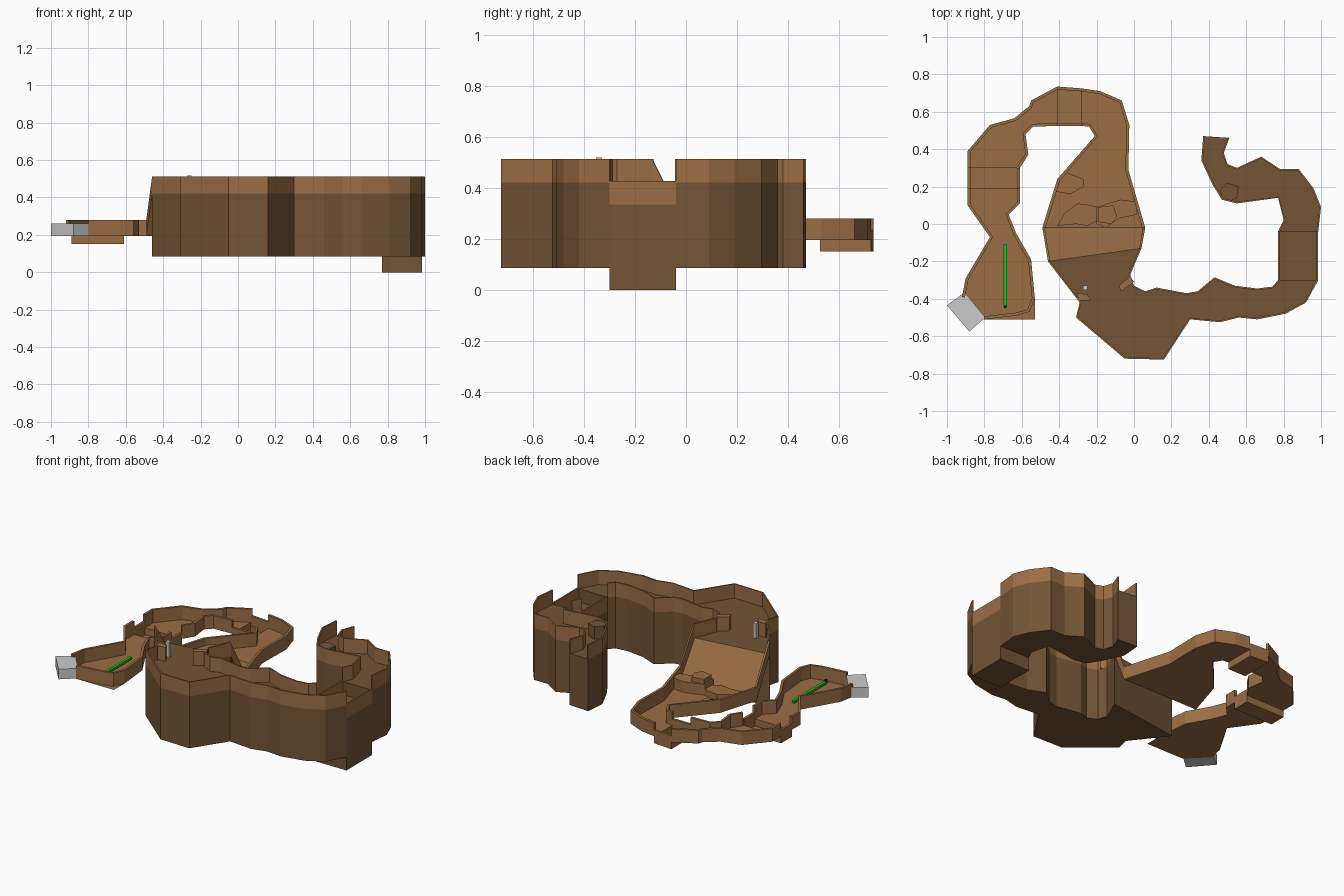
import bpy, bmesh, math

if "Cube" in bpy.data.objects:
    bpy.data.objects.remove(bpy.data.objects["Cube"])


def material(name, rgb):
    m = bpy.data.materials.new(name)
    m.diffuse_color = (*rgb, 1)
    m.use_nodes = True
    m.node_tree.nodes["Principled BSDF"].inputs["Base Color"].default_value = m.diffuse_color
    return m


EARTH = material("earth", (0.33, 0.155, 0.06))
DARK = material("dark_earth", (0.17, 0.088, 0.036))
GREEN = material("green", (0.01, 0.5, 0.01))
BLACK = material("black", (0.01, 0.01, 0.01))


def mesh_object(name, bm, mat=None):
    me = bpy.data.meshes.new(name)
    bm.to_mesh(me)
    bm.free()
    ob = bpy.data.objects.new(name, me)
    bpy.context.collection.objects.link(ob)
    if mat:
        me.materials.append(mat)
    return ob


def prism(name, pts, z0, z1, mat=None):
    """Vertical prism over an outline."""
    bm = bmesh.new()
    lo = [bm.verts.new((x, y, z0)) for x, y in pts]
    hi = [bm.verts.new((x, y, z1)) for x, y in pts]
    bm.faces.new(lo[::-1])
    bm.faces.new(hi)
    n = len(pts)
    for i in range(n):
        j = (i + 1) % n
        bm.faces.new((lo[i], lo[j], hi[j], hi[i]))
    bmesh.ops.recalc_face_normals(bm, faces=bm.faces[:])
    return mesh_object(name, bm, mat)


def wall(name, rail, zs, height, thick, side):
    """Thin wall standing on a rail, thickened toward the passage."""
    bm = bmesh.new()
    lo = [bm.verts.new((x, y, z)) for (x, y), z in zip(rail, zs)]
    hi = [bm.verts.new((x, y, z + height)) for (x, y), z in zip(rail, zs)]
    for i in range(len(rail) - 1):
        bm.faces.new((lo[i], lo[i + 1], hi[i + 1], hi[i]))
    ob = mesh_object(name, bm, EARTH)
    mod = ob.modifiers.new("thickness", 'SOLIDIFY')
    mod.thickness = thick
    mod.offset = side
    return ob


def walls(name, left, right, z, height, thick):
    wall(name + "_left_wall", left, [z] * len(left), height, thick, 1)
    wall(name + "_right_wall", right, [z] * len(right), height, thick, -1)


LOW, PIT, HIGH, BASE = 0.195, 0.15, 0.42, 0.085


def low_section(name, left, right, z=LOW):
    bm = bmesh.new()
    bm.faces.new([bm.verts.new((x, y, z)) for x, y in right + left[::-1]])
    if z < LOW:  # risers at both ends of a pit
        for a, b in ((left[0], right[0]), (left[-1], right[-1])):
            bm.faces.new([bm.verts.new(v) for v in
                          ((*a, z), (*b, z), (*b, LOW), (*a, LOW))])
    mesh_object(name + "_floor", bm, EARTH)
    walls(name, left, right, z, 0.085, 0.016)


def high_section(name, left, right, drop=0.0):
    prism(name + "_base", right + left[::-1], BASE - drop, HIGH - drop, DARK)
    walls(name, left, right, HIGH - drop, 0.092, 0.009)


# Low passage
low_section("start_chamber",
            [(-.92, -.39), (-.90, -.29), (-.77, -.07), (-.89, .10), (-.89, .19)],
            [(-.80, -.51), (-.63, -.49), (-.56, -.47), (-.53, -.40), (-.55, -.19),
             (-.63, -.05), (-.67, .05), (-.61, .11), (-.61, .19)])
low_section("first_pit", [(-.89, .19), (-.89, .30)], [(-.61, .19), (-.61, .30)], PIT)
low_section("bend",
            [(-.89, .30), (-.89, .39), (-.77, .53), (-.64, .565), (-.56, .66 - .03),
             (-.55, .66), (-.41, .735)],
            [(-.61, .30), (-.565, .37), (-.58, .48), (-.54, .52), (-.41, .525)])
low_section("second_pit", [(-.41, .735), (-.28, .725)], [(-.41, .525), (-.28, .525)], PIT)
low_section("cavern",
            [(-.28, .725), (-.18, .71), (-.065, .66), (-.025, .53), (-.03, .29), (.06, -.02)],
            [(-.28, .525), (-.24, .52), (-.21, .47), (-.41, .24), (-.49, -.02)])

# Floor corner behind the start wall
bm = bmesh.new()
bm.faces.new([bm.verts.new((x, y, LOW)) for x, y in
              ((-.80, -.51), (-.53, -.51), (-.53, -.40), (-.56, -.47), (-.63, -.49))])
mesh_object("start_floor_corner", bm, EARTH)

# Ramp to the high passage
bm = bmesh.new()
bm.faces.new([bm.verts.new(v) for v in
              ((-.49, -.02, LOW), (.06, -.02, LOW), (.04, -.13, HIGH), (-.46, -.20, HIGH))])
mesh_object("ramp", bm, EARTH)
wall("ramp_left_wall", [(.06, -.02), (.04, -.13)], [LOW, HIGH], 0.087, 0.012, 1)
wall("ramp_right_wall", [(-.49, -.02), (-.46, -.20)], [LOW, HIGH], 0.087, 0.012, -1)

# High passage
high_section("great_hall",
             [(.04, -.13), (-.02, -.27), (0, -.33), (.06, -.36), (.12, -.34), (.28, -.37),
              (.34, -.36), (.43, -.285), (.54, -.33), (.66, -.345), (.74, -.335), (.77, -.30)],
             [(-.46, -.20), (-.29, -.42), (-.31, -.50), (-.05, -.72), (.16, -.725), (.30, -.51),
              (.46, -.525), (.56, -.50), (.66, -.51), (.81, -.48), (.92, -.42), (.985, -.30)])
high_section("deep_pit", [(.77, -.30), (.77, -.04)], [(.985, -.30), (.985, -.04)], 0.085)
high_section("end_passage",
             [(.77, -.04), (.80, .02), (.77, .14), (.55, .11), (.47, .13), (.42, .21),
              (.36, .34), (.37, .47)],
             [(.985, -.04), (1, .09), (.96, .19), (.88, .295), (.78, .295), (.68, .36),
              (.55, .30), (.50, .32), (.48, .38), (.51, .46)])

# Gate stubs, post and boulder on the high floor
prism("gate_stub_left", [(-.31, -.37), (-.25, -.375), (-.23, -.41), (-.29, -.41)], HIGH, 0.51, EARTH)
prism("gate_stub_right", [(-.08, -.33), (-.02, -.28), (0, -.31), (-.07, -.36)], HIGH, 0.51, EARTH)
prism("post", [(-.272, -.352), (-.248, -.352), (-.248, -.328), (-.272, -.328)], HIGH, 0.518)
prism("boulder", [(.46, .18), (.50, .22), (.56, .20), (.55, .14), (.51, .12), (.47, .14)],
      HIGH, 0.50, DARK)

# Rock terraces on the cavern floor
prism("terrace_north", [(-.41, .24), (-.37, .28), (-.27, .24), (-.27, .20), (-.34, .16), (-.43, .175)],
      LOW, 0.235, EARTH)
prism("terrace_low", [(-.41, -.01), (-.37, .06), (-.30, .11), (-.23, .10), (-.19, .09),
                      (-.19, .02), (-.25, -.01), (-.31, .0)], LOW, 0.235, EARTH)
prism("terrace_high", [(-.20, .09), (-.14, .11), (-.07, .13), (.01, .12), (.015, .05),
                       (-.08, .03), (-.15, -.02), (-.20, .0)], LOW, 0.265, EARTH)
prism("terrace_block", [(-.19, .09), (-.11, .10), (-.09, .04), (-.12, 0), (-.19, .01)],
      LOW, 0.295, EARTH)

# Entrance block, marker bar and its tip
prism("entrance_block", [(-1, -.435), (-.905, -.365), (-.795, -.50), (-.88, -.575)], LOW, 0.26)
prism("marker_bar", [(-.698, -.44), (-.68, -.44), (-.68, -.11), (-.698, -.11)], 0.20, 0.215, GREEN)
prism("marker_tip", [(-.695, -.45), (-.683, -.45), (-.683, -.435), (-.695, -.435)], 0.20, 0.225, BLACK)
